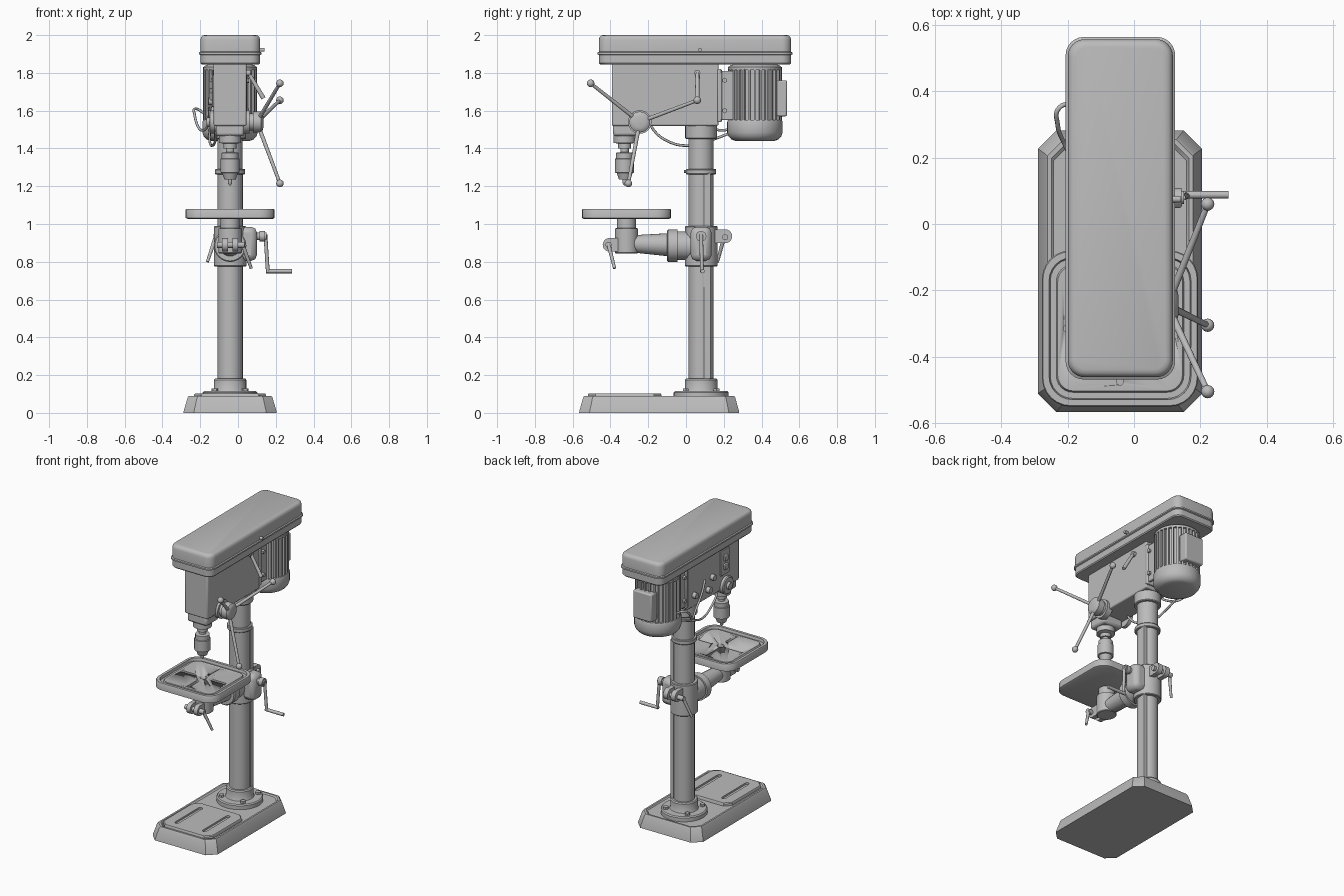
import bpy, bmesh, math
from mathutils import Vector

if "Cube" in bpy.data.objects:
    bpy.data.objects.remove(bpy.data.objects["Cube"])

CX, COL_Y, SPIN_Y = -0.042, 0.08, -0.315   # centre plane, column, spindle

grey = bpy.data.materials.new("machine_grey")
grey.use_nodes = True
grey.diffuse_color = (0.5, 0.5, 0.5, 1)
grey.node_tree.nodes["Principled BSDF"].inputs["Base Color"].default_value = (0.5, 0.5, 0.5, 1)


def finish(name, bm, bevel=0, segments=2):
    bmesh.ops.recalc_face_normals(bm, faces=bm.faces)
    me = bpy.data.meshes.new(name)
    bm.to_mesh(me)
    bm.free()
    me.materials.append(grey)
    ob = bpy.data.objects.new(name, me)
    bpy.context.collection.objects.link(ob)
    if bevel:
        mod = ob.modifiers.new("bevel", "BEVEL")
        mod.width, mod.segments, mod.limit_method = bevel, segments, "ANGLE"
    bpy.ops.object.select_all(action="DESELECT")
    ob.select_set(True)
    bpy.context.view_layer.objects.active = ob
    bpy.ops.object.shade_smooth_by_angle(angle=math.radians(35))
    return ob


def box(name, x, y, z, bevel=0.006):
    bm = bmesh.new()
    bmesh.ops.create_cube(bm, size=1)
    for v in bm.verts:
        for i, (lo, hi) in enumerate((x, y, z)):
            v.co[i] = (lo + hi) / 2 + v.co[i] * (hi - lo)
    return finish(name, bm, bevel)


def skin(bm, rings):
    """Join closed rings of points and cap both ends."""
    rows = [[bm.verts.new(p) for p in ring] for ring in rings]
    n = len(rows[0])
    for a, b in zip(rows, rows[1:]):
        for i in range(n):
            bm.faces.new((a[i], a[(i + 1) % n], b[(i + 1) % n], b[i]))
    bm.faces.new(rows[0])
    bm.faces.new(rows[-1])


def slab(name, cx, cy, rings, seg=6):
    """Stack of rounded rectangles: (half x, half y, corner radius, z)."""
    bm, stack = bmesh.new(), []
    for hx, hy, r, z in rings:
        ring = []
        for q, (sx, sy) in enumerate(((1, 1), (-1, 1), (-1, -1), (1, -1))):
            for k in range(seg + 1):
                a = (q + k / seg) * math.pi / 2
                ring.append((cx + sx * (hx - r) + r * math.cos(a),
                             cy + sy * (hy - r) + r * math.sin(a), z))
        stack.append(ring)
    skin(bm, stack)
    return finish(name, bm)


def turned(name, origin, axis, profile, sides=32):
    """Round part: profile of (distance along axis, radius)."""
    origin, axis = Vector(origin), Vector(axis).normalized()
    rot = Vector((0, 0, 1)).rotation_difference(axis)
    bm, rings = bmesh.new(), []
    for d, r in profile:
        rings.append([origin + rot @ Vector((r * math.cos(t), r * math.sin(t), d))
                      for t in (2 * math.pi * i / sides for i in range(sides))])
    skin(bm, rings)
    return finish(name, bm)


def rod(name, a, b, r0, r1=None, sides=16):
    a, b = Vector(a), Vector(b)
    return turned(name, a, b - a, [(0, r0), ((b - a).length, r0 if r1 is None else r1)], sides)


def ball(name, p, r):
    bm = bmesh.new()
    bmesh.ops.create_uvsphere(bm, u_segments=16, v_segments=10, radius=r)
    bmesh.ops.translate(bm, verts=bm.verts, vec=p)
    return finish(name, bm)


def cable(name, points, r=0.007):
    cu = bpy.data.curves.new(name, "CURVE")
    cu.dimensions, cu.bevel_depth, cu.bevel_resolution = "3D", r, 2
    cu.use_fill_caps = True
    sp = cu.splines.new("BEZIER")
    sp.bezier_points.add(len(points) - 1)
    for bp, p in zip(sp.bezier_points, points):
        bp.co, bp.handle_left_type, bp.handle_right_type = p, "AUTO", "AUTO"
    cu.materials.append(grey)
    bpy.context.collection.objects.link(bpy.data.objects.new(name, cu))


def cut(ob, cutters):
    """Subtract each cutter, keep the result, and remove the cutters."""
    for c in cutters:
        c.hide_render = True
        mod = ob.modifiers.new("slot", "BOOLEAN")
        mod.operation, mod.object, mod.solver = "DIFFERENCE", c, "EXACT"
    deps = bpy.context.evaluated_depsgraph_get()
    me = bpy.data.meshes.new_from_object(ob.evaluated_get(deps))
    ob.modifiers.clear()
    ob.data = me
    for c in cutters:
        bpy.data.objects.remove(c)


# Base: chamfered tray, work plate with two slots
slab("base", CX, -0.142, [(.247, .424, .055, 0), (.245, .422, .055, .012), (.225, .403, .05, .08),
     (.219, .397, .05, .09), (.207, .385, .045, .09), (.2, .378, .045, .082)], 1)
plate = slab("base_work_plate", CX, -0.325, [(.19, .195, .04, .07), (.19, .195, .04, .096),
             (.186, .191, .04, .102)], 1)
cut(plate, [slab("slot_cutter", CX + s * .105, -0.325, [(.014, .14, .014, .09), (.014, .14, .014, .12)])
            for s in (-1, 1)])

# Column, foot flange, rings and rack
turned("column_foot", (CX, COL_Y, 0), (0, 0, 1),
       [(.07, .145), (.108, .145), (.115, .138), (.115, .09), (.122, .086), (.175, .086), (.182, .08)], 48)
for i in range(4):
    a = math.pi * (.25 + i / 2)
    rod("foot_bolt", (CX + .115 * math.cos(a), COL_Y + .115 * math.sin(a), .11),
        (CX + .115 * math.cos(a), COL_Y + .115 * math.sin(a), .13), .017, sides=6)
rod("column", (CX, COL_Y, .1), (CX, COL_Y, 1.55), .066, sides=40)
box("rack", (CX + .045, CX + .069), (.095, .13), (.18, 1.27), .002)
turned("rack_ring", (CX, COL_Y, 1.263), (0, 0, 1), [(0, .077), (.004, .08), (.024, .08), (.028, .077)])
rod("ring_screw", (CX, COL_Y - .07, 1.277), (CX, COL_Y - .09, 1.277), .008, sides=8)
turned("column_socket", (CX, COL_Y, 1.45), (0, 0, 1), [(0, .08), (.005, .084), (.08, .084)])

# Head casting with quill nose
box("head", (CX - .087, CX + .087), (-.393, .172), (1.52, 1.86), .008)
box("quill_housing", (CX - .075, CX + .075), (-.387, -.25), (1.465, 1.53), .015)
turned("quill", (CX, SPIN_Y - .01, 1.235), (0, 0, 1),
       [(-.03, .004), (-.02, .011), (0, .011), (0, .03), (.035, .042), (.037, .051), (.11, .051), (.112, .045),
        (.142, .045), (.145, .022), (.165, .022), (.165, .034), (.19, .034), (.195, .058), (.24, .058)])

# Feed hub with three handles
HUB = Vector((.04, -.245, 1.54))
turned("feed_hub", HUB, (1, 0, 0), [(-.02, .062), (.02, .062), (.02, .045), (.04, .045),
       (.04, .055), (.082, .055), (.09, .045), (.094, .03)])
for dy, dz in ((-.26, .205), (.305, .115), (-.06, -.325)):
    tip = Vector((.222, HUB.y + dy, HUB.z + dz))
    rod("feed_handle", HUB + Vector((.06, 0, 0)), tip, .011, .009)
    ball("handle_knob", tip, .02)

# Left side of head: spring cap, switch, knobs
turned("spring_cap", (CX - .08, -.245, 1.54), (-1, 0, 0),
       [(0, .06), (.025, .06), (.03, .053), (.03, .025), (.045, .022)])
box("switch_plate", (-.137, -.125), (-.275, -.185), (1.62, 1.79), .002)
for z in (1.675, 1.735):
    box("switch_button", (-.15, -.13), (-.247, -.213), (z - .02, z + .02), .004)
for y, z in ((-.095, 1.65), (-.05, 1.58), (.1, 1.6)):
    rod("side_knob", (-.12, y, z), (-.155, y, z), .02)

# Belt tension lever and motor mount
rod("tension_pivot", (.03, .06, 1.8), (.065, .06, 1.8), .016)
rod("tension_lever", (.05, .06, 1.81), (.135, .06, 1.665), .01, .012)
box("mount_plate", (CX - .09, CX + .09), (.165, .19), (1.54, 1.82))
for s in (-1, 1):
    box("mount_cheek", (CX + s * .075 - .01, CX + s * .075 + .01), (.18, .27), (1.55, 1.81))
    for z in (1.6, 1.76):
        rod("mount_bolt", (CX + s * .08, .205, z), (CX + s * .1, .205, z), .014, sides=6)

# Motor with cooling fins and junction box
MY = .365
turned("motor", (CX, MY, 1.44), (0, 0, 1), [(0, .105), (.008, .125), (.025, .14), (.045, .147), (.1, .147),
       (.11, .143), (.11, .127), (.375, .127), (.375, .142), (.39, .142), (.4, .13), (.42, .06)], 48)
for i in range(28):
    a = 2 * math.pi * i / 28
    fin = box("motor_fin", (.12, .143), (-.006, .006), (1.54, 1.82), 0)
    fin.rotation_euler.z = a
    fin.location = (CX, MY, 0)
box("junction_box", (CX - .07, CX + .07), (.47, .535), (1.57, 1.76), .008)
cable("motor_cable", [(-.17, .36, 1.58), (-.225, .35, 1.61), (-.23, .3, 1.58), (-.2, .22, 1.5), (-.16, .12, 1.52),
      (-.15, .04, 1.6), (-.13, -.02, 1.66)])
cable("power_cable", [(-.15, .28, 1.5), (-.15, .12, 1.44), (-.14, .02, 1.415), (-.12, -.1, 1.44),
      (-.11, -.18, 1.51), (-.1, -.19, 1.54)])

# Belt guard with seam lip
slab("belt_guard", -.041, .0475, [(.152, .502, .05, 1.845), (.157, .508, .05, 1.852), (.157, .508, .05, 1.894),
     (.165, .516, .055, 1.898), (.165, .516, .055, 1.908), (.158, .509, .05, 1.912), (.158, .509, .05, 1.975),
     (.154, .505, .048, 1.99), (.146, .497, .042, 1.997), (.135, .486, .035, 2)])
rod("guard_knob", (.11, .075, 1.922), (.14, .075, 1.922), .01, sides=12)

# Table: rimmed tray with slots and centre hole
table = slab("table", CX, SPIN_Y, [(.225, .225, .08, 1.027), (.235, .235, .085, 1.032), (.235, .235, .085, 1.075),
             (.232, .232, .083, 1.08), (.214, .214, .07, 1.08), (.21, .21, .066, 1.062), (.192, .192, .05, 1.062),
             (.188, .188, .048, 1.072)])
slots = [rod("hole_cutter", (CX, SPIN_Y, 1.05), (CX, SPIN_Y, 1.1), .022)]
for s in (-1, 1):
    for hx, hy, dx, dy in ((.055, .01, s, 0), (.01, .055, 0, s)):
        slots.append(slab("slot_cutter", CX + dx * .115, SPIN_Y + dy * .115,
                          [(hx, hy, .0099, 1.045), (hx, hy, .0099, 1.1)]))
cut(table, slots)

# Table arm: hub, tapered arm, tilt disc, column collar
turned("table_hub", (CX, SPIN_Y, .845), (0, 0, 1), [(0, .058), (.004, .062), (.13, .062), (.134, .05), (.19, .05)])
rod("table_arm", (CX, -.29, .895), (CX, -.08, .89), .045, .062, 24)
turned("tilt_disc", (CX, -.1, .885), (0, 1, 0), [(0, .08), (.006, .086), (.055, .086), (.055, .076), (.15, .076)])
turned("collar", (CX, COL_Y, .775), (0, 0, 1), [(0, .082), (.004, .086), (.21, .086), (.214, .082)], 40)
box("gear_housing", (.0, .1), (.025, .135), (.805, .985), .03)

# Crank
rod("crank_shaft", (.09, COL_Y, .935), (.15, COL_Y, .935), .02)
rod("crank_boss", (.115, COL_Y, .935), (.143, COL_Y, .935), .028)
rod("crank_arm", (.145, COL_Y, .945), (.158, .085, .745), .01)
rod("crank_handle", (.148, .088, .75), (.285, .088, .75), .011)

# Split clamps with levers, on the hub and behind the collar
for s in (-1, 1):
    rod("hub_clamp_ear", (CX + s * .012, -.405, .89), (CX + s * .042, -.405, .89), .036, sides=20)
    box("hub_clamp_web", (CX + s * .027 - .015, CX + s * .027 + .015), (-.405, -.35), (.855, .925), 0)
    rod("collar_clamp_ear", (CX + s * .012, .207, .935), (CX + s * .045, .207, .935), .037, sides=20)
    box("collar_clamp_web", (CX + s * .028 - .016, CX + s * .028 + .016), (.13, .207), (.9, .97), 0)
rod("hub_clamp_bolt", (-.11, -.41, .89), (.035, -.41, .89), .016)
rod("hub_clamp_lever", (.025, -.41, .89), (.07, -.378, .765), .011, .008)
rod("collar_clamp_bolt", (-.13, .207, .93), (.02, .207, .93), .016)
rod("collar_clamp_lever", (-.12, .2, .925), (-.162, .167, .8), .011, .008)
